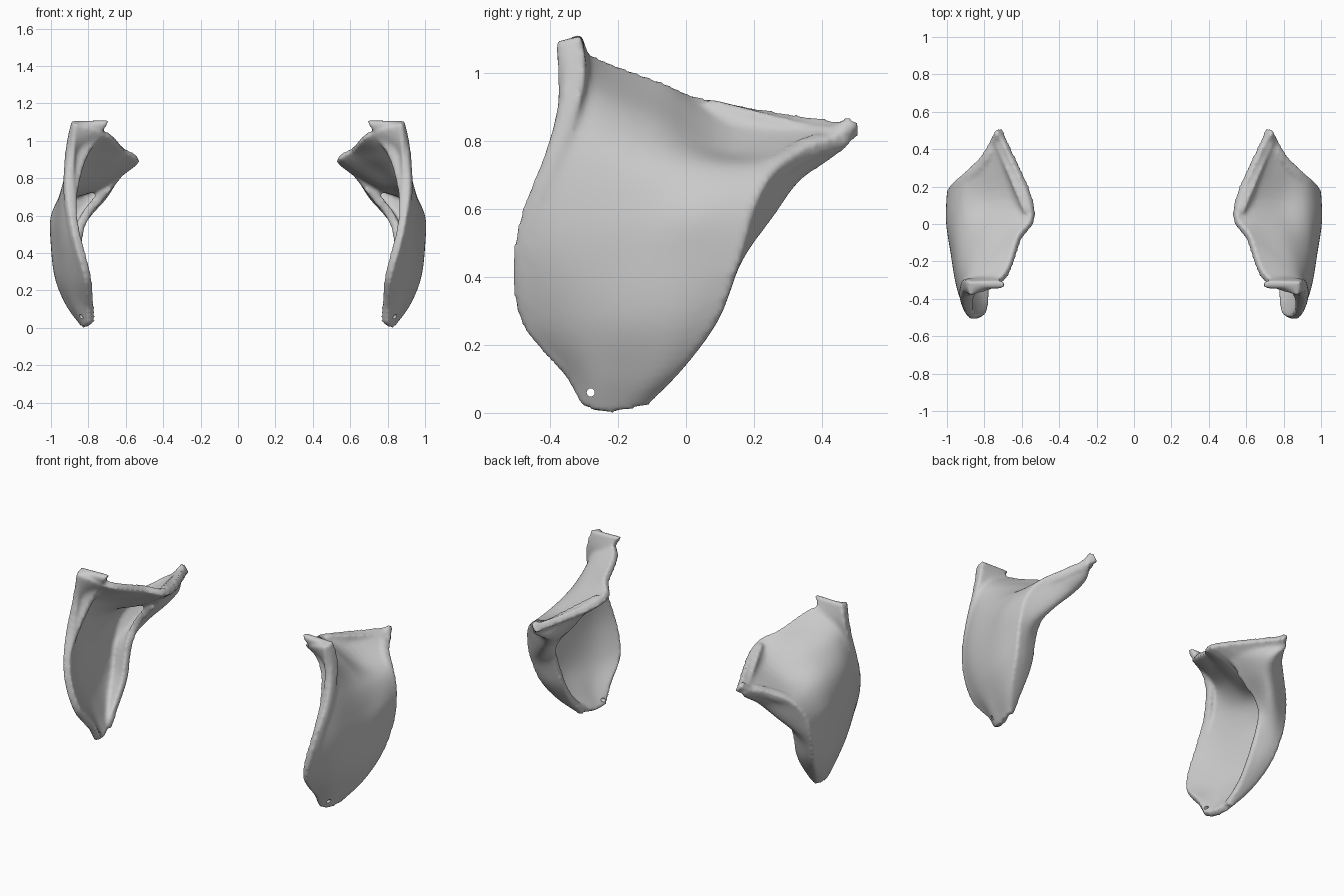
import bpy, bmesh
from mathutils import Vector


def spline(pts, n):
    # Catmull-Rom through control points, n steps per span
    p = [Vector(q) for q in pts]
    p = [2 * p[0] - p[1]] + p + [2 * p[-1] - p[-2]]
    out = []
    for i in range(1, len(p) - 2):
        a, b, c, d = p[i - 1:i + 3]
        for k in range(n):
            t = k / n
            out.append(0.5 * (2 * b + (c - a) * t + (2 * a - 5 * b + 4 * c - d) * t * t
                              + (3 * b - a - 3 * c + d) * t ** 3))
    out.append(p[-2])
    return out


def patch(bm, rows, n=5):
    # smooth sheet through rows of control points
    cross = [spline(r, n) for r in rows]
    cols = [spline(c, n) for c in zip(*cross)]
    g = [[bm.verts.new(v) for v in c] for c in cols]
    for i in range(len(g) - 1):
        for j in range(len(g[0]) - 1):
            bm.faces.new((g[i][j], g[i + 1][j], g[i + 1][j + 1], g[i][j + 1]))


# outer wall: rows from bottom to crest, each running front to back
wall = [
    [(.80, -.31, .02), (.82, -.26, .00), (.83, -.21, .00), (.84, -.16, .01), (.84, -.11, .02)],
    [(.80, -.37, .12), (.87, -.28, .12), (.90, -.18, .12), (.92, -.08, .12), (.92, .00, .14)],
    [(.82, -.49, .27), (.91, -.33, .27), (.96, -.17, .27), (.98, -.03, .27), (.97, .10, .28)],
    [(.87, -.51, .45), (.94, -.35, .45), (.98, -.15, .45), (1.0, .00, .45), (1.0, .16, .45)],
    [(.90, -.48, .60), (.95, -.33, .60), (.98, -.12, .60), (1.0, .04, .60), (.99, .20, .60)],
    [(.92, -.42, .75), (.94, -.28, .76), (.94, -.10, .74), (.93, .10, .72), (.93, .26, .71)],
    [(.92, -.37, .90), (.89, -.25, .89), (.83, -.08, .85), (.79, .12, .77), (.83, .35, .78)],
    [(.91, -.35, 1.0), (.82, -.25, .97), (.70, -.08, .93), (.66, .13, .84), (.78, .43, .81)],
    [(.89, -.34, 1.10), (.70, -.27, 1.05), (.62, -.06, .97), (.55, .08, .92), (.73, .51, .85)],
]
# back flange: outer ridge, rear bulge, inner edge up to the spur
flange = [
    [(.84, -.11, .02), (.82, -.12, .02), (.80, -.13, .02)],
    [(.92, .00, .14), (.87, -.01, .13), (.82, -.03, .12)],
    [(.97, .10, .28), (.90, .09, .27), (.82, .06, .26)],
    [(1.0, .16, .45), (.92, .16, .44), (.83, .12, .44)],
    [(.99, .20, .60), (.82, .26, .58), (.80, .14, .58)],
    [(.93, .26, .71), (.73, .33, .68), (.70, .12, .71)],
    [(.83, .35, .78), (.70, .41, .74), (.62, .12, .81)],
    [(.78, .43, .81), (.72, .46, .79), (.56, .09, .88)],
    [(.74, .51, .84), (.70, .44, .83), (.55, .08, .92)],
]
# front rim: widens into the spatula at the top
rim = [
    [(.79, -.36, .12), (.81, -.37, .12)],
    [(.79, -.47, .27), (.82, -.49, .27)],
    [(.83, -.49, .45), (.87, -.51, .45)],
    [(.86, -.46, .60), (.90, -.48, .60)],
    [(.85, -.39, .75), (.92, -.42, .75)],
    [(.81, -.33, .90), (.92, -.36, .90)],
    [(.75, -.32, 1.0), (.91, -.34, 1.0)],
    [(.69, -.35, 1.10), (.89, -.35, 1.10)],
]

bm = bmesh.new()
for rows in (wall, flange, rim):
    patch(bm, rows)
mesh = bpy.data.meshes.new("curved_bone_plate")
bm.to_mesh(mesh)
bm.free()
plate = bpy.data.objects.new("curved_bone_plate", mesh)
bpy.context.collection.objects.link(plate)

# thicken inward and fuse the sheets
m = plate.modifiers.new("thickness", 'SOLIDIFY')
m.thickness, m.offset = 0.045, -1
m = plate.modifiers.new("fuse", 'REMESH')
m.mode, m.voxel_size, m.use_smooth_shade = 'VOXEL', 0.012, True
m = plate.modifiers.new("soften", 'SMOOTH')
m.factor, m.iterations = 0.5, 4

# small hole near the lower tip
bpy.ops.mesh.primitive_cylinder_add(vertices=16, radius=0.012, depth=0.5,
                                    location=(.82, -.28, .06), rotation=(0, 1.5708, 0))
cutter = bpy.context.object
cutter.name = "hole_cutter"
cutter.hide_render = True
cutter.display_type = 'WIRE'
m = plate.modifiers.new("hole", 'BOOLEAN')
m.object, m.operation, m.solver = cutter, 'DIFFERENCE', 'EXACT'

# opposite side
m = plate.modifiers.new("pair", 'MIRROR')
m.use_mirror_merge = False
